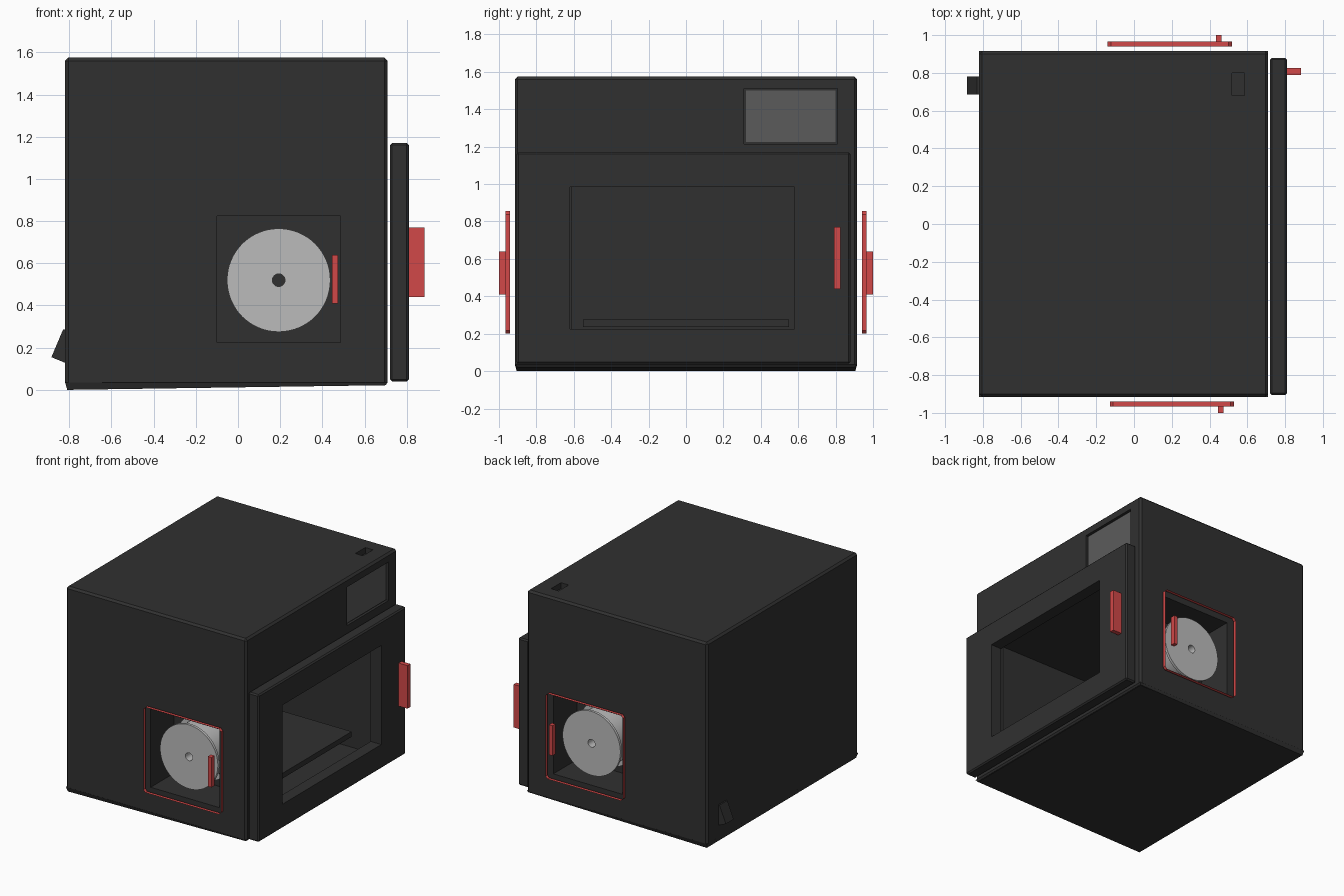
import bpy, bmesh, math
from mathutils import Matrix, Vector

old = bpy.data.objects.get("Cube")
if old:
    bpy.data.objects.remove(old, do_unlink=True)


def material(name, rgb):
    m = bpy.data.materials.new(name)
    m.use_nodes = True
    m.diffuse_color = (*rgb, 1)
    m.node_tree.nodes["Principled BSDF"].inputs["Base Color"].default_value = (*rgb, 1)
    return m


DARK = material("charcoal", (0.03, 0.03, 0.03))
RED = material("red", (0.64, 0.065, 0.065))
GREY = material("light grey", (0.5, 0.5, 0.5))
GLASS = material("screen grey", (0.105, 0.105, 0.105))


def make(name, bm, mat):
    bmesh.ops.recalc_face_normals(bm, faces=bm.faces)
    mesh = bpy.data.meshes.new(name)
    bm.to_mesh(mesh)
    bm.free()
    mesh.materials.append(mat)
    obj = bpy.data.objects.new(name, mesh)
    bpy.context.collection.objects.link(obj)
    return obj


def box(name, x, y, z, mat, bevel=0):
    """Box from (min, max) pairs, with optional chamfered edges."""
    bm = bmesh.new()
    bmesh.ops.create_cube(bm, size=1)
    for v in bm.verts:
        v.co = Vector([(a + b) / 2 + c * (b - a) for c, (a, b) in zip(v.co, (x, y, z))])
    if bevel:
        bmesh.ops.bevel(bm, geom=bm.edges[:], offset=bevel, segments=1, affect='EDGES')
    return make(name, bm, mat)


def prism(name, points, y, mat, capped=True):
    """Extrude an x-z outline along y; uncapped gives an open band."""
    bm = bmesh.new()
    a, b = [[bm.verts.new((px, yy, pz)) for px, pz in points] for yy in y]
    for i in range(len(a)):
        j = (i + 1) % len(a)
        bm.faces.new((a[i], a[j], b[j], b[i]))
    if capped:
        bm.faces.new(a)
        bm.faces.new(b)
    return make(name, bm, mat)


def cut(obj, *cutters):
    bpy.context.view_layer.objects.active = obj
    for c in cutters:
        mod = obj.modifiers.new("cut", 'BOOLEAN')
        mod.operation = 'DIFFERENCE'
        mod.solver = 'EXACT'
        mod.object = c
        bpy.ops.object.modifier_apply(modifier=mod.name)
        bpy.data.objects.remove(c, do_unlink=True)


# Cabinet with chamber, spool niches, screen recess and top slot
body = box("cabinet", (-0.82, 0.71), (-0.915, 0.915), (0.02, 1.575), DARK, 0.015)
NICHE_X, NICHE_Z = (-0.1, 0.485), (0.225, 0.825)
cut(body,
    box("chamber_cut", (-0.7, 0.8), (-0.61, 0.61), (0.12, 1.0), DARK),
    box("front_niche_cut", NICHE_X, (-1, -0.63), NICHE_Z, DARK),
    box("back_niche_cut", NICHE_X, (0.63, 1), NICHE_Z, DARK),
    box("screen_cut", (0.69, 0.8), (0.31, 0.81), (1.215, 1.51), DARK),
    box("slot_cut", (0.52, 0.585), (0.68, 0.8), (1.53, 1.65), DARK))
box("screen", (0.688, 0.695), (0.32, 0.80), (1.225, 1.5), GLASS)

# Tapered, slightly sloping base
base = box("base", (-0.81, 0.7), (-0.905, 0.905), (0.0, 0.036), DARK)
for v in base.data.vertices:
    if v.co.z > 0.02:
        v.co.x += math.copysign(0.01, v.co.x)
        v.co.y += math.copysign(0.01, v.co.y)
    elif v.co.x > 0:
        v.co.z = 0.022

# Build plate in the chamber
box("build_plate", (-0.55, 0.58), (-0.55, 0.55), (0.235, 0.275), DARK)

# Door frame and handle
door = box("door", (0.72, 0.81), (-0.905, 0.88), (0.04, 1.17), DARK, 0.01)
cut(door, box("door_cut", (0.6, 0.9), (-0.62, 0.58), (0.225, 0.985), DARK))
box("door_handle", (0.81, 0.885), (0.79, 0.825), (0.44, 0.77), RED)

# Power socket on the rear left
prism("power_socket", [(-0.885, 0.155), (-0.83, 0.285), (-0.8, 0.285), (-0.8, 0.12)],
      (0.685, 0.78), DARK)


def spool(name, side):
    """Revolved spool: two flanges, a wound core and an axle hole."""
    profile = [(0.03, 0.87), (0.245, 0.87), (0.245, 0.85), (0.21, 0.85),
               (0.21, 0.68), (0.245, 0.68), (0.245, 0.66), (0.03, 0.66)]
    bm = bmesh.new()
    vs = [bm.verts.new((r, side * y, 0)) for r, y in profile]
    edges = [bm.edges.new((vs[i], vs[(i + 1) % len(vs)])) for i in range(len(vs))]
    bmesh.ops.spin(bm, geom=vs + edges, cent=(0, 0, 0), axis=(0, 1, 0),
                   angle=math.tau, steps=64)
    bmesh.ops.remove_doubles(bm, verts=bm.verts, dist=0.0005)
    bmesh.ops.transform(bm, matrix=Matrix.Translation((0.193, 0, 0.52)), verts=bm.verts)
    obj = make(name, bm, GREY)
    bpy.ops.object.select_all(action='DESELECT')
    obj.select_set(True)
    bpy.context.view_layer.objects.active = obj
    bpy.ops.object.shade_smooth_by_angle(angle=math.radians(30))


# Spools, hatch rims and hatch handles on the front and back
for label, side, shift in (("front", -1, 0.0), ("back", 1, -0.012)):
    spool(label + "_spool", side)
    x0, x1, z0, z1, c = -0.128 + shift, 0.53 + shift, 0.2, 0.855, 0.018
    rim = [(x0 + c, z0), (x1 - c, z0), (x1, z0 + c), (x1, z1 - c),
           (x1 - c, z1), (x0 + c, z1), (x0, z1 - c), (x0, z0 + c)]
    prism(label + "_hatch_rim", rim, (side * 0.94, side * 0.965), RED, capped=False)
    box(label + "_hatch_handle", (0.445 + shift, 0.475 + shift),
        sorted((side * 0.963, side * 1.0)), (0.41, 0.64), RED)
